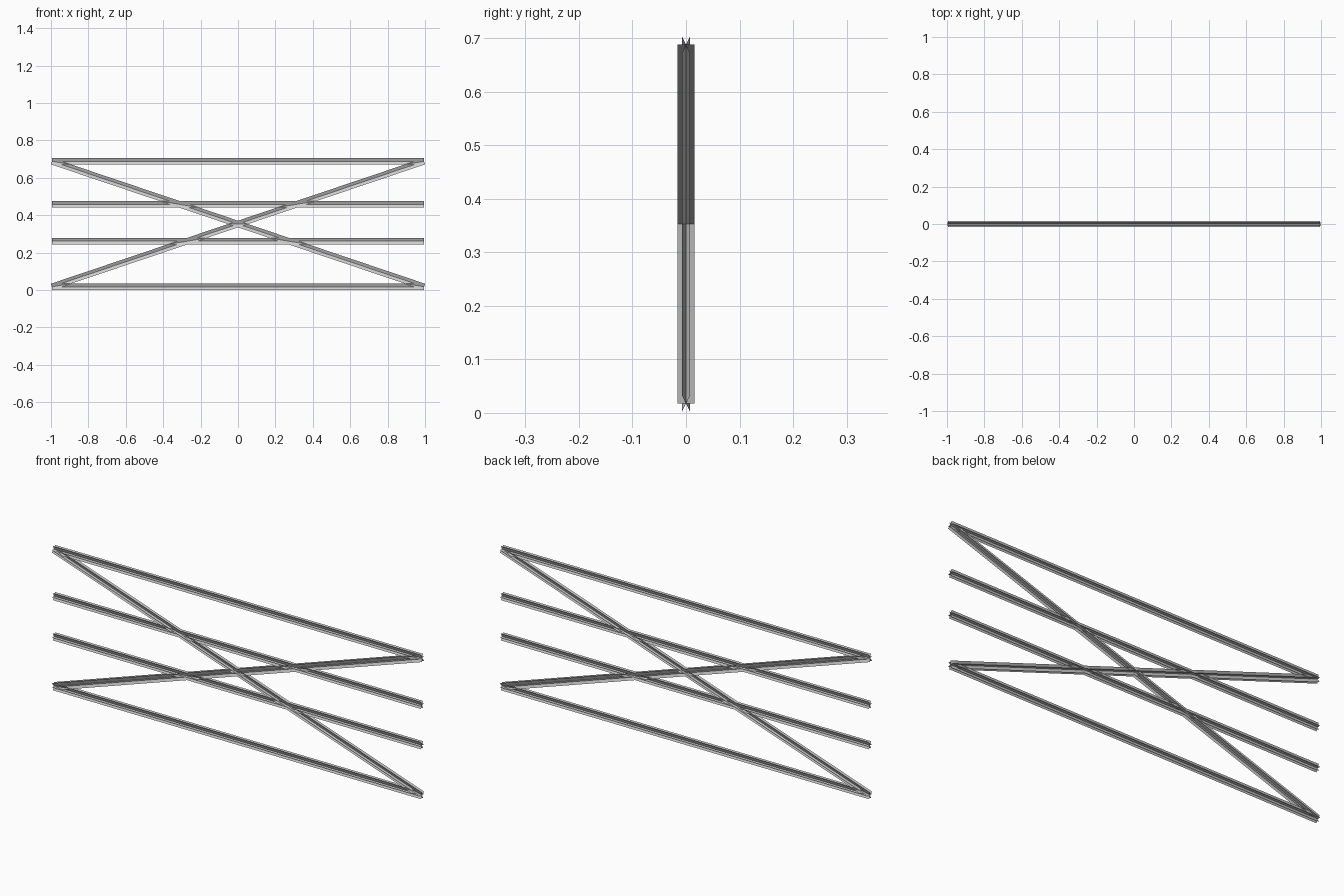
import bpy
import bmesh
from math import atan2, hypot
from mathutils import Matrix, Vector

cube = bpy.data.objects.get("Cube")
if cube:
    bpy.data.objects.remove(cube, do_unlink=True)

# Single plain metal colour
GREY = (0.6, 0.6, 0.6, 1.0)
metal = bpy.data.materials.new("light_grey_metal")
metal.use_nodes = True
metal.diffuse_color = GREY
metal.node_tree.nodes["Principled BSDF"].inputs["Base Color"].default_value = GREY

HALF = 0.995          # half the span of the frame
LOW, HIGH = 0.0175, 0.688
# Tips (y, z) of the three crossed blades in a bar's section
BLADES = [(0.0155, 0.0), (0.0078, 0.017), (-0.0078, 0.017)]


def bar(name, z_left, z_right):
    """Bar of three crossed flat blades, from -x at z_left to +x at z_right."""
    rise = z_right - z_left
    half = hypot(2 * HALF, rise) / 2
    place = (Matrix.Translation((0, 0, (z_left + z_right) / 2))
             @ Matrix.Rotation(-atan2(rise, 2 * HALF), 4, 'Y'))
    bm = bmesh.new()
    for y, z in BLADES:
        tip = Vector((0, y, z))
        end = Vector((half, 0, 0))
        corners = (-end - tip, end - tip, end + tip, -end + tip)
        bm.faces.new([bm.verts.new(place @ c) for c in corners])
    mesh = bpy.data.meshes.new(name)
    bm.to_mesh(mesh)
    bm.free()
    mesh.materials.append(metal)
    obj = bpy.data.objects.new(name, mesh)
    bpy.context.collection.objects.link(obj)


# Horizontal rails
for rail, height in (("bottom_rail", LOW), ("lower_middle_rail", 0.261),
                     ("upper_middle_rail", 0.458), ("top_rail", HIGH)):
    bar(rail, height, height)

# Diagonal braces
bar("rising_brace", LOW, HIGH)
bar("falling_brace", HIGH, LOW)
